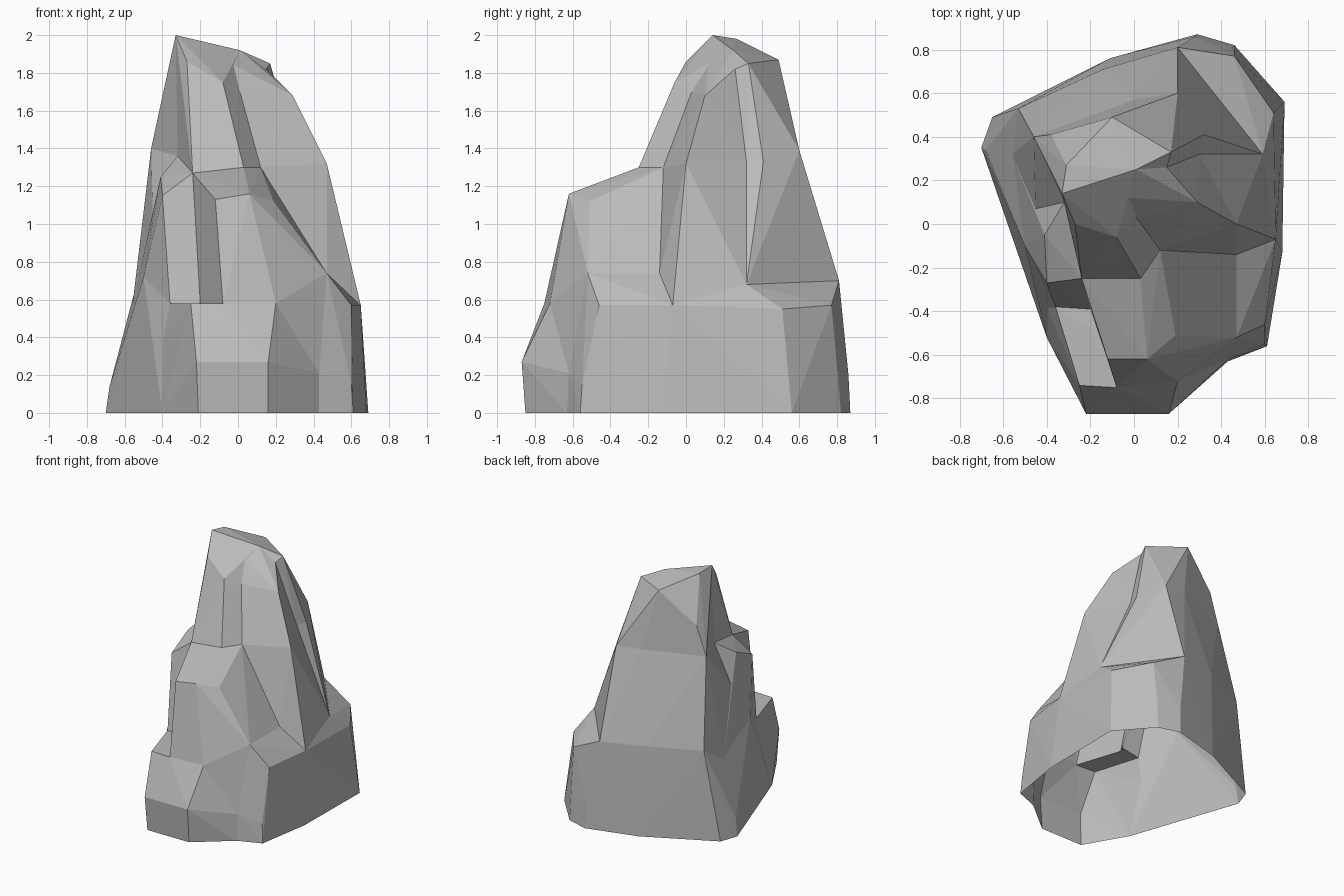
import bpy
import bmesh

default_cube = bpy.data.objects.get("Cube")
if default_cube:
    bpy.data.objects.remove(default_cube, do_unlink=True)

# One plain stone colour
stone = bpy.data.materials.new("grey_stone")
stone.use_nodes = True
stone_colour = (0.5, 0.5, 0.5, 1.0)
stone.diffuse_color = stone_colour
stone.node_tree.nodes["Principled BSDF"].inputs["Base Color"].default_value = stone_colour


def chunk(name, *corners):
    """Make one faceted stone chunk as the convex hull of its corners."""
    bm = bmesh.new()
    for corner in corners:
        bm.verts.new(corner)
    hull = bmesh.ops.convex_hull(bm, input=bm.verts)
    spare = {item for item in hull["geom_interior"] + hull["geom_unused"]
             if isinstance(item, bmesh.types.BMVert)}
    bmesh.ops.delete(bm, geom=list(spare), context="VERTS")
    bmesh.ops.recalc_face_normals(bm, faces=bm.faces)
    mesh = bpy.data.meshes.new(name)
    bm.to_mesh(mesh)
    bm.free()
    mesh.materials.append(stone)
    rock = bpy.data.objects.new(name, mesh)
    bpy.context.scene.collection.objects.link(rock)
    return rock


# Corners shared by neighbouring chunks, from the summit down
summit = (-.33, .14, 2)
summit_mid = (.01, .25, 1.92)
crest_side = (.15, .26, 1.82)
shoulder = (.29, .1, 1.68)
column_nook = (.01, .03, 1.7)
tower_peak = (-.32, .1, 1.36)
flank_front = (.47, 0, 1.32)
flank_groove = (.3, .32, 1.33)
flank_back = (.32, .41, 1.33)
back_right = (.2, .6, 1.39)
back_mid = (0, .57, 1.4)
back_left = (-.46, .4, 1.4)
shelf_back = (.03, -.25, 1.3)
shelf_nook = (.12, -.12, 1.3)
notch_top = (-.24, -.25, 1.27)
notch_inner = (-.2, -.39, .58)
notch_outer = (-.36, -.38, .58)
notch_front = (-.08, -.75, .58)
ledge_back = (.47, -.14, .74)
ledge_mid = (.47, -.52, .74)
ledge_side = (.65, -.07, .57)
ledge_front = (.6, -.46, .57)
front_brow = (.2, -.72, .58)
front_fold = (.43, -.62, .21)
front_fold_foot = (.43, -.63, 0)
step_side = (.59, .32, .68)
step_back = (.2, .81, .7)
waist_back = (-.14, .71, .71)
waist_corner = (-.53, .53, .71)
left_waist = (-.45, 0, .97)
left_hip = (-.56, .32, .56)
left_rib = (-.5, -.1, .72)
left_foot = (-.7, .35, 0)
left_front_foot = (-.4, -.52, 0)
right_foot = (.68, -.13, 0)

# Peak, in a front and a back half with a groove between them
peak = chunk("rock_peak", summit, summit_mid, crest_side, shoulder, column_nook,
             shelf_nook, flank_front, flank_groove, tower_peak)
peak_back = chunk(
    "rock_peak_back", summit, summit_mid, crest_side, flank_groove, flank_back,
    back_right, back_mid, back_left, tower_peak, (-.31, .27, 1.98),
    (-.1, .49, 1.87), (.03, .4, 1.84), (.17, .33, 1.85), (-.38, .41, 1.63))

# Body below the peak
body = chunk("rock_body", tower_peak, shelf_nook, flank_front, flank_groove,
             ledge_back, ledge_side, step_side, left_waist, left_hip)
body_back = chunk(
    "rock_body_back", tower_peak, flank_groove, flank_back, back_right, back_mid,
    back_left, step_side, step_back, waist_back, waist_corner, left_hip, left_waist)

# Foot of the rock, with a sloped step at its back corner
foot_back = chunk(
    "rock_foot_back", step_side, step_back, waist_back, waist_corner, left_hip,
    left_rib, ledge_side, notch_outer, left_foot, left_front_foot, right_foot,
    (.64, .51, .55), (.46, .77, .57), (.69, .56, 0), (.46, .82, 0),
    (.29, .87, 0), (-.11, .76, 0), (-.65, .49, 0),
    (-.68, .34, .14), (.28, .86, .2), (.45, .81, .18), (.67, .55, .17))
foot_front = chunk(
    "rock_foot_front", notch_outer, notch_front, front_brow, front_fold,
    front_fold_foot, left_foot, left_front_foot,
    (-.21, -.85, 0), (.16, -.85, 0), (-.22, -.87, .27), (.16, -.87, .27),
    (-.25, -.74, .58), (.4, 0, 0), (.4, 0, .5))

# Front corner of the foot, with a sloped ledge on top
ledge = chunk(
    "rock_ledge", ledge_back, ledge_mid, ledge_side, ledge_front, front_fold,
    front_fold_foot, right_foot, (.61, -.56, 0), (.6, -.55, .15),
    (.1, -.1, .4), (.1, -.1, 0))

# Shelf jutting out at the front
shelf = chunk(
    "rock_shelf", shelf_back, shelf_nook, notch_top, notch_inner, notch_front,
    ledge_back, ledge_mid, front_brow, front_fold, (.06, -.62, 1.16),
    (-.12, -.62, 1.13), (.19, -.51, 1.12), (.1, .1, .4))

# Narrow column above the shelf
column = chunk(
    "rock_column", summit, summit_mid, column_nook, shelf_nook, shelf_back,
    notch_top, tower_peak, (-.27, 0, 1.86), (-.08, -.06, 1.75), (0, .1, 1))

# Small tower beside the notch
tower = chunk(
    "rock_tower", tower_peak, notch_top, notch_inner, notch_outer, left_waist,
    left_hip, left_rib, (-.41, -.05, 1.25), (-.4, -.27, 1.15),
    (0, 0, .5), (0, 0, 1.2))

# Fuse the chunks into one skin
parts = [peak_back, body, body_back, foot_back, foot_front, ledge, shelf, column, tower]
for part in parts:
    fuse = peak.modifiers.new("fuse_" + part.name, "BOOLEAN")
    fuse.operation = "UNION"
    fuse.solver = "EXACT"
    fuse.object = part
graph = bpy.context.evaluated_depsgraph_get()
skin = bpy.data.meshes.new_from_object(peak.evaluated_get(graph))
peak.modifiers.clear()
peak.data = skin
peak.name = "rock"
for part in parts:
    bpy.data.objects.remove(part, do_unlink=True)

# Tidy the seams and leave the underside open
bm = bmesh.new()
bm.from_mesh(skin)
bmesh.ops.remove_doubles(bm, verts=bm.verts, dist=0.004)
underside = [face for face in bm.faces
             if all(vert.co.z < 0.005 for vert in face.verts)]
bmesh.ops.delete(bm, geom=underside, context="FACES")
for face in bm.faces:
    face.smooth = False
    face.material_index = 0
bm.to_mesh(skin)
bm.free()
